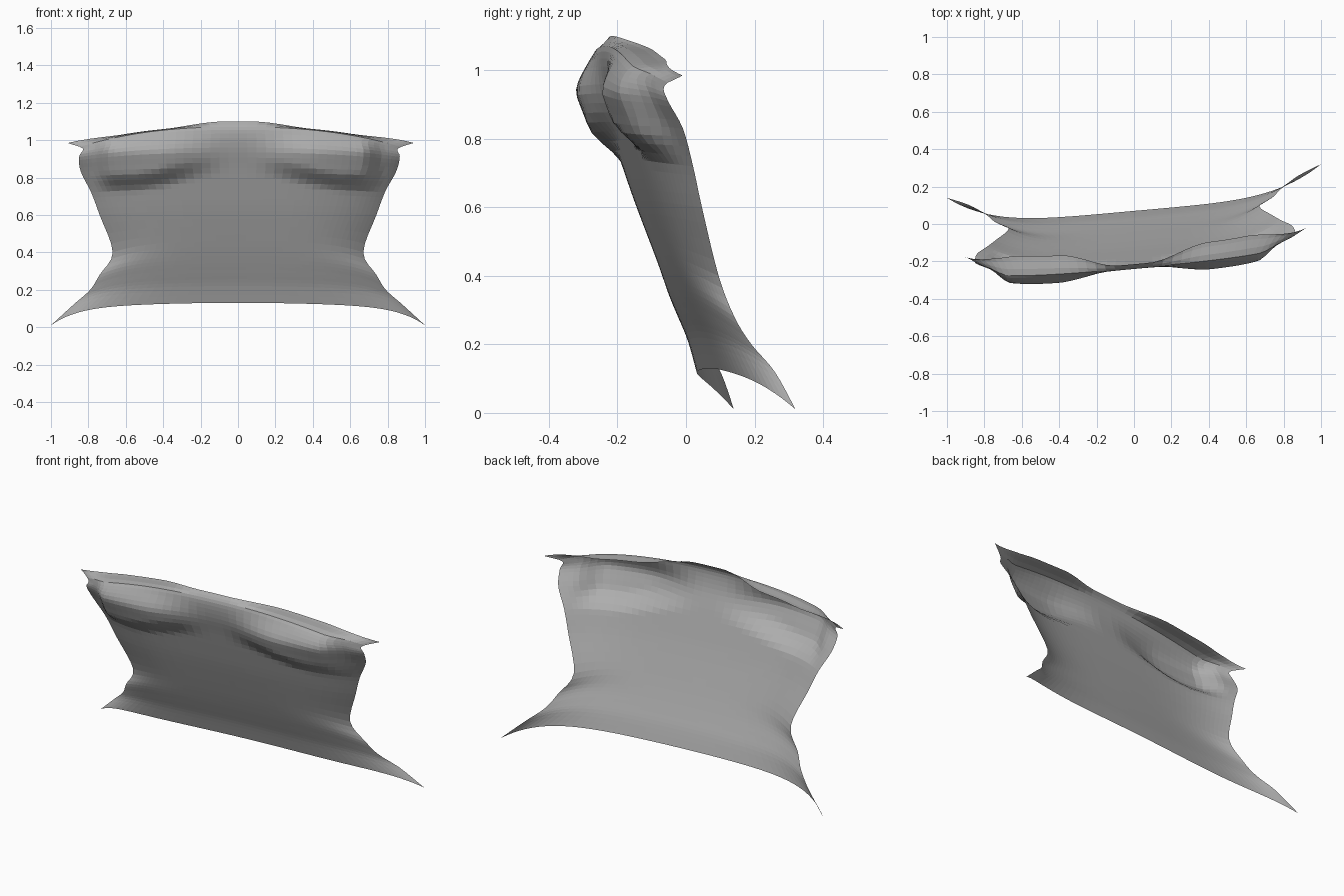
import bpy, bmesh, math
from mathutils import Vector

cube = bpy.data.objects.get("Cube")
if cube:
    bpy.data.objects.remove(cube, do_unlink=True)

COLS, STEPS = 44, 4
TILT = 0.09          # the panel is turned slightly about the vertical

# Rows from hem to neckline: centre z, centre y, side z, half width, side recess
ROWS = [Vector(r) for r in (
    (0.13, 0.07, 0.01, 1.00, 0.16),
    (0.22, 0.04, 0.12, 0.88, 0.14),
    (0.29, 0.01, 0.20, 0.79, 0.11),
    (0.36, -0.02, 0.28, 0.74, 0.095),
    (0.46, -0.06, 0.40, 0.67, 0.095),
    (0.62, -0.12, 0.60, 0.74, 0.10),
    (0.74, -0.16, 0.72, 0.785, 0.11),
    (0.85, -0.195, 0.83, 0.84, 0.11),
    (0.96, -0.23, 0.91, 0.85, 0.10),
    (1.055, -0.24, 0.955, 0.83, 0.10),
    (1.10, -0.215, 0.985, 0.91, 0.12))]


def smooth(a, b, t):
    t = max(0.0, min(1.0, (t - a) / (b - a)))
    return t * t * (3 - 2 * t)


def row_at(i, t):
    """Smooth curve through the row settings."""
    a, b, c, d = (ROWS[max(0, min(len(ROWS) - 1, i + k))] for k in (-1, 0, 1, 2))
    return b + 0.5 * t * (c - a + t * (2 * a - 5 * b + 4 * c - d
                                       + t * (3 * (b - c) + d - a)))


def point(row, v, u):
    zc, yc, ze, width, recess = row
    a = abs(u)
    x = u * width + 0.03 * smooth(0.6, 1.0, v) * max(u, 0) ** 2
    z = zc + (ze - zc) * (0.3 * a ** 2 + 0.7 * a ** (2.6 + 5 * (1 - v) ** 2))
    y = yc + TILT * x + recess * a ** 4.5
    # rounded cups, lower towards the sides, with a steep lower and outer edge
    out = abs(x)
    across = smooth(0.04, 0.42, out) * (1 - smooth(0.66, 0.78, out))
    base = 0.80 - 0.08 * smooth(0.1, 0.6, out)
    y -= 0.06 * across * smooth(base, base + 0.11, z) * (1 - smooth(0.92, 1.06, z))
    # neckline turned back and down above the cups
    fold = smooth(0.92, 1.0, v) * smooth(0.08, 0.4, out) * (1 - smooth(0.6, 0.95, out))
    return x, y + 0.08 * fold, z - 0.025 * fold


# Torso panel: one open sheet
bm = bmesh.new()
grid = []
total = (len(ROWS) - 1) * STEPS
for j in range(total + 1):
    i = min(j // STEPS, len(ROWS) - 2)
    row = row_at(i, j / STEPS - i)
    grid.append([bm.verts.new(point(row, j / total, math.sin(math.pi / 2 * s) * 0.5 + s * 0.5))
                 for s in (2 * k / COLS - 1 for k in range(COLS + 1))])
for low, high in zip(grid, grid[1:]):
    for k in range(COLS):
        bm.faces.new((low[k], low[k + 1], high[k + 1], high[k]))
mesh = bpy.data.meshes.new("torso_panel")
bm.to_mesh(mesh)
bm.free()
panel = bpy.data.objects.new("torso_panel", mesh)
bpy.context.collection.objects.link(panel)

grey = bpy.data.materials.new("mid grey")
grey.use_nodes = True
colour = (0.42, 0.42, 0.42, 1)
grey.diffuse_color = colour
grey.node_tree.nodes["Principled BSDF"].inputs["Base Color"].default_value = colour
mesh.materials.append(grey)
